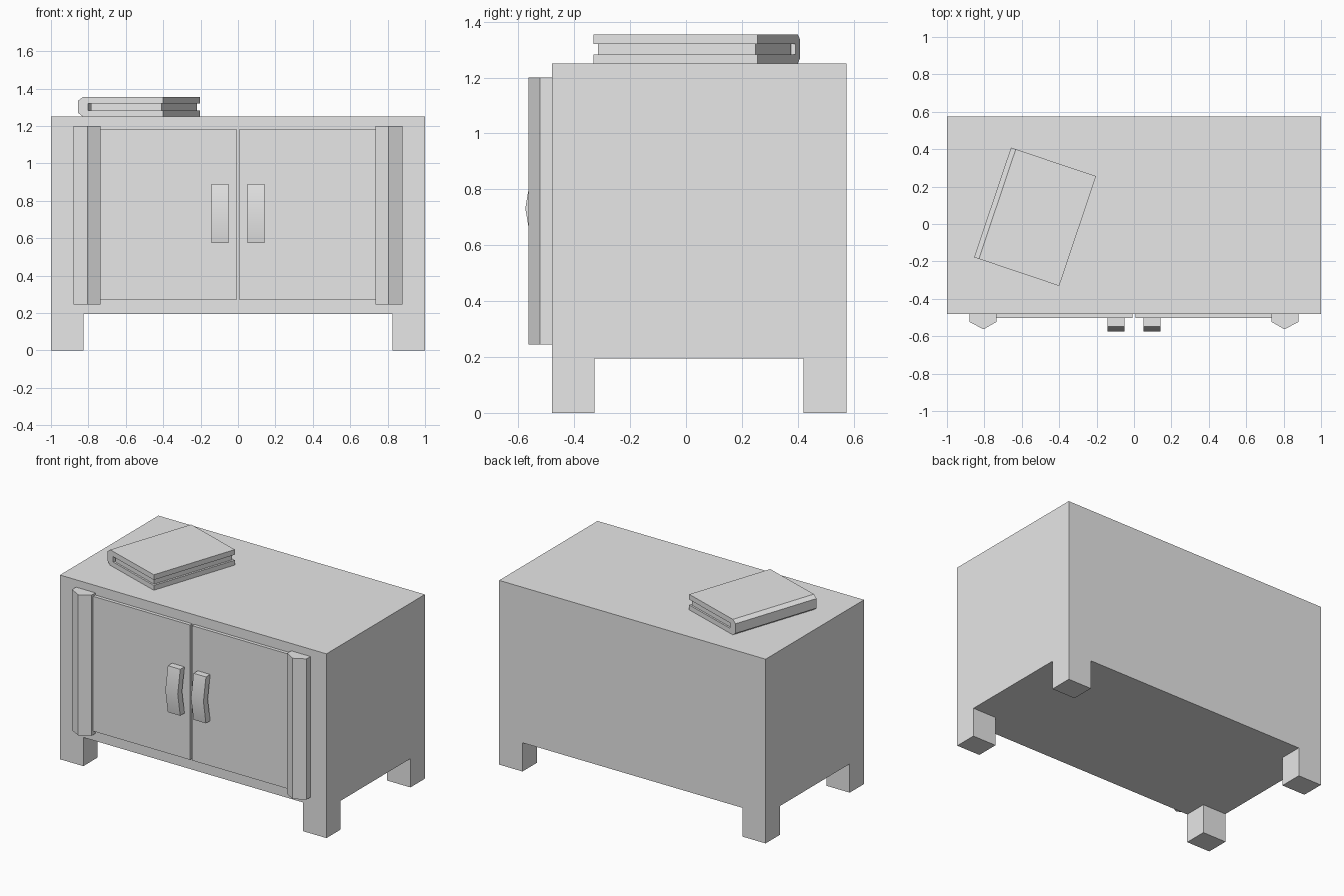
import bpy, bmesh, math
from mathutils import Matrix

if "Cube" in bpy.data.objects:
    bpy.data.objects.remove(bpy.data.objects["Cube"])

grey = bpy.data.materials.new("plain_grey")
grey.diffuse_color = (0.8, 0.8, 0.8, 1)
grey.use_nodes = True
grey.node_tree.nodes["Principled BSDF"].inputs["Base Color"].default_value = grey.diffuse_color


def finish(name, bm):
    bmesh.ops.recalc_face_normals(bm, faces=bm.faces)
    mesh = bpy.data.meshes.new(name)
    bm.to_mesh(mesh)
    bm.free()
    mesh.materials.append(grey)
    ob = bpy.data.objects.new(name, mesh)
    bpy.context.collection.objects.link(ob)
    return ob


def box(name, x0, x1, y0, y1, z0, z1):
    return prism(name, [(x0, y0), (x1, y0), (x1, y1), (x0, y1)],
                 lambda a, b, c: (a, b, c), z0, z1)


def prism(name, profile, place, lo, hi):
    """Extrude a closed 2D profile between lo and hi; place maps (a, b, depth) to xyz."""
    bm = bmesh.new()
    ends = [[bm.verts.new(place(a, b, d)) for a, b in profile] for d in (lo, hi)]
    bm.faces.new(ends[0])
    bm.faces.new(ends[1])
    n = len(profile)
    for i in range(n):
        j = (i + 1) % n
        bm.faces.new((ends[0][i], ends[0][j], ends[1][j], ends[1][i]))
    return finish(name, bm)


# Cabinet body with legs: cells of one grid, so the corners stay flush
bm = bmesh.new()
xs, ys, zs = (-1, -0.825, 0.825, 1), (-0.48, -0.327, 0.42, 0.575), (0, 0.195, 1.25)
grid = {(i, j, k): bm.verts.new((x, y, z)) for i, x in enumerate(xs)
        for j, y in enumerate(ys) for k, z in enumerate(zs)}
cells = {(i, j, k) for i in range(3) for j in range(3) for k in range(2)
         if k == 1 or (i != 1 and j != 1)}
for cell in cells:
    for axis in range(3):
        for step in (0, 1):
            neighbour = list(cell)
            neighbour[axis] += 2 * step - 1
            if tuple(neighbour) in cells:
                continue
            corners = []
            for s, t in ((0, 0), (1, 0), (1, 1), (0, 1)):
                c = list(cell)
                c[axis] += step
                c[(axis + 1) % 3] += s
                c[(axis + 2) % 3] += t
                corners.append(grid[tuple(c)])
            bm.faces.new(corners)
loose = [v for v in bm.verts if not v.link_faces]
bmesh.ops.delete(bm, geom=loose, context='VERTS')
bmesh.ops.recalc_face_normals(bm, faces=bm.faces)
bmesh.ops.dissolve_limit(bm, angle_limit=0.01, verts=bm.verts, edges=bm.edges)
finish("cabinet_body", bm)

for side, s in (("left", -1), ("right", 1)):
    # Door panel
    box(side + "_door", *sorted((s * 0.008, s * 0.74)), -0.503, -0.478, 0.27, 1.185)
    # Pointed corner post
    post = [(0.735, -0.478), (0.735, -0.523), (0.805, -0.563), (0.88, -0.523), (0.88, -0.478)]
    prism(side + "_post", post, lambda a, b, d: (s * a, b, d), 0.245, 1.2)
    # Bowed handle, profile in y and z
    bow = [(-0.548, 0.575), (-0.575, 0.732), (-0.548, 0.89),
           (-0.502, 0.89), (-0.529, 0.732), (-0.502, 0.575)]
    handle = prism(side + "_handle", bow, lambda a, b, d: (s * d, a, b), 0.05, 0.143)
    bpy.ops.object.select_all(action='DESELECT')
    handle.select_set(True)
    bpy.context.view_layer.objects.active = handle
    bpy.ops.object.shade_smooth_by_angle(angle=math.radians(30))

# Book: C-shaped cover and inset pages, turned on the cabinet top
turn = Matrix.Translation((-0.855, -0.178, 1.25)) @ Matrix.Rotation(math.radians(-18.6), 4, 'Z')
cover = [(0.48, 0), (0.027, 0), (0, 0.02), (0, 0.085), (0.027, 0.105), (0.48, 0.105),
         (0.48, 0.07), (0.055, 0.07), (0.055, 0.033), (0.48, 0.033)]
book = prism("book_cover", cover, lambda a, b, d: (a, d, b), 0, 0.619)
book.matrix_world = turn
pages = box("book_pages", 0.068, 0.466, 0.012, 0.607, 0.033, 0.07)
pages.matrix_world = turn
